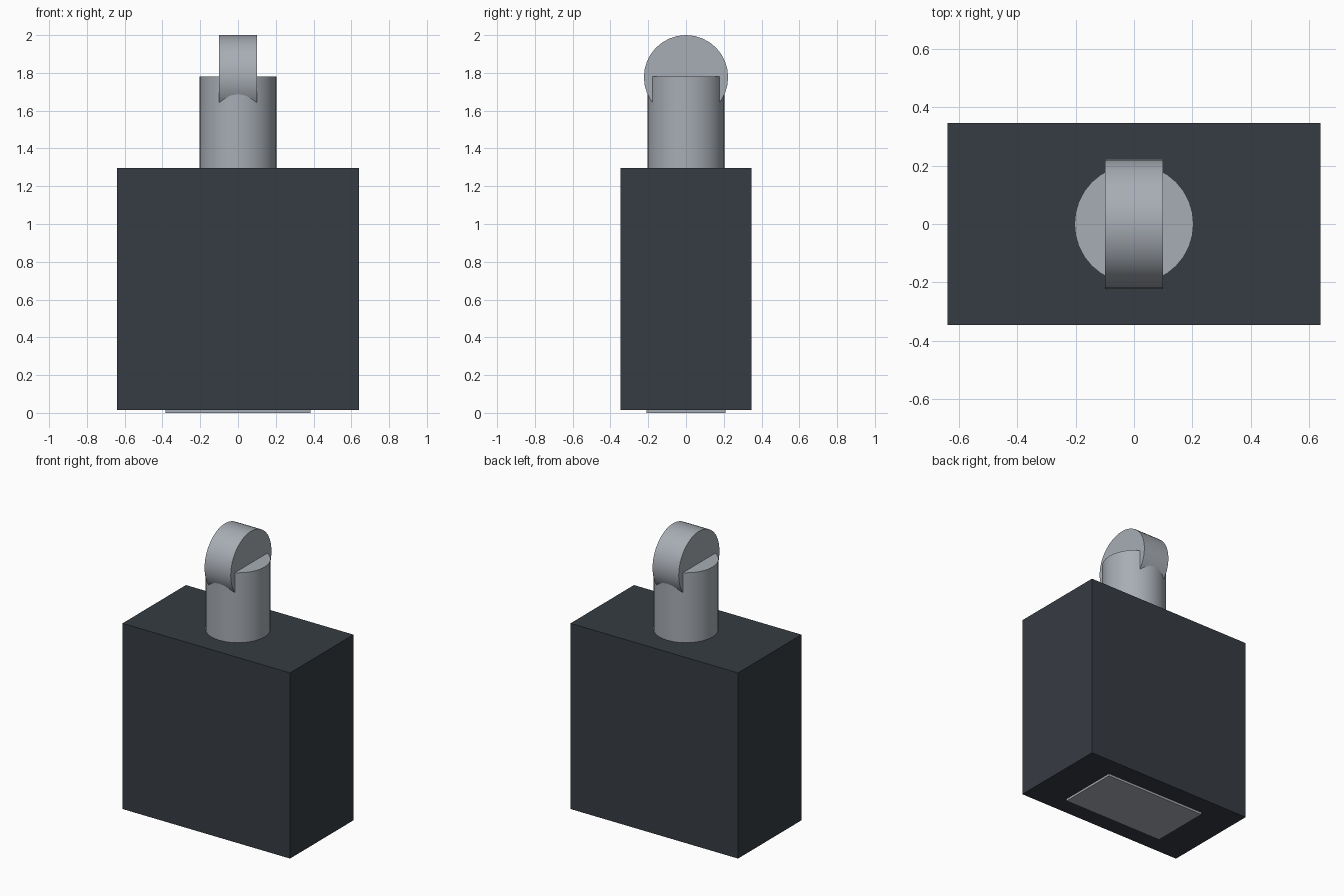
import bpy
import math

if "Cube" in bpy.data.objects:
    bpy.data.objects.remove(bpy.data.objects["Cube"])


def material(name, color):
    m = bpy.data.materials.new(name)
    m.diffuse_color = (*color, 1.0)
    m.use_nodes = True
    m.node_tree.nodes["Principled BSDF"].inputs["Base Color"].default_value = m.diffuse_color
    return m


dark = material("dark slate", (0.037, 0.045, 0.056))
metal = material("light metal", (0.39, 0.42, 0.46))


def finish(name, mat):
    ob = bpy.context.object
    ob.name = name
    ob.data.materials.append(mat)
    return ob


def box(name, size, z0, z1, mat):
    bpy.ops.mesh.primitive_cube_add(size=1, location=(0, 0, (z0 + z1) / 2))
    ob = finish(name, mat)
    ob.scale = (size[0], size[1], z1 - z0)
    bpy.ops.object.transform_apply(location=False, rotation=False, scale=True)
    return ob


def cylinder(name, radius, depth, z, mat, rotation=(0, 0, 0)):
    bpy.ops.mesh.primitive_cylinder_add(vertices=32, radius=radius, depth=depth,
                                        location=(0, 0, z), rotation=rotation)
    ob = finish(name, mat)
    bpy.ops.object.shade_smooth_by_angle(angle=math.radians(30))
    return ob


# Main block and the thin plate under it
box("body", (1.28, 0.692), 0.015, 1.297, dark)
box("base_plate", (0.77, 0.42), 0.0, 0.02, metal)

# Round plunger rising from the block
cylinder("plunger", 0.204, 0.50, 1.53, metal)

# Roller set across the top of the plunger, axis along x
cylinder("roller", 0.223, 0.20, 1.777, metal, (0, math.pi / 2, 0))
